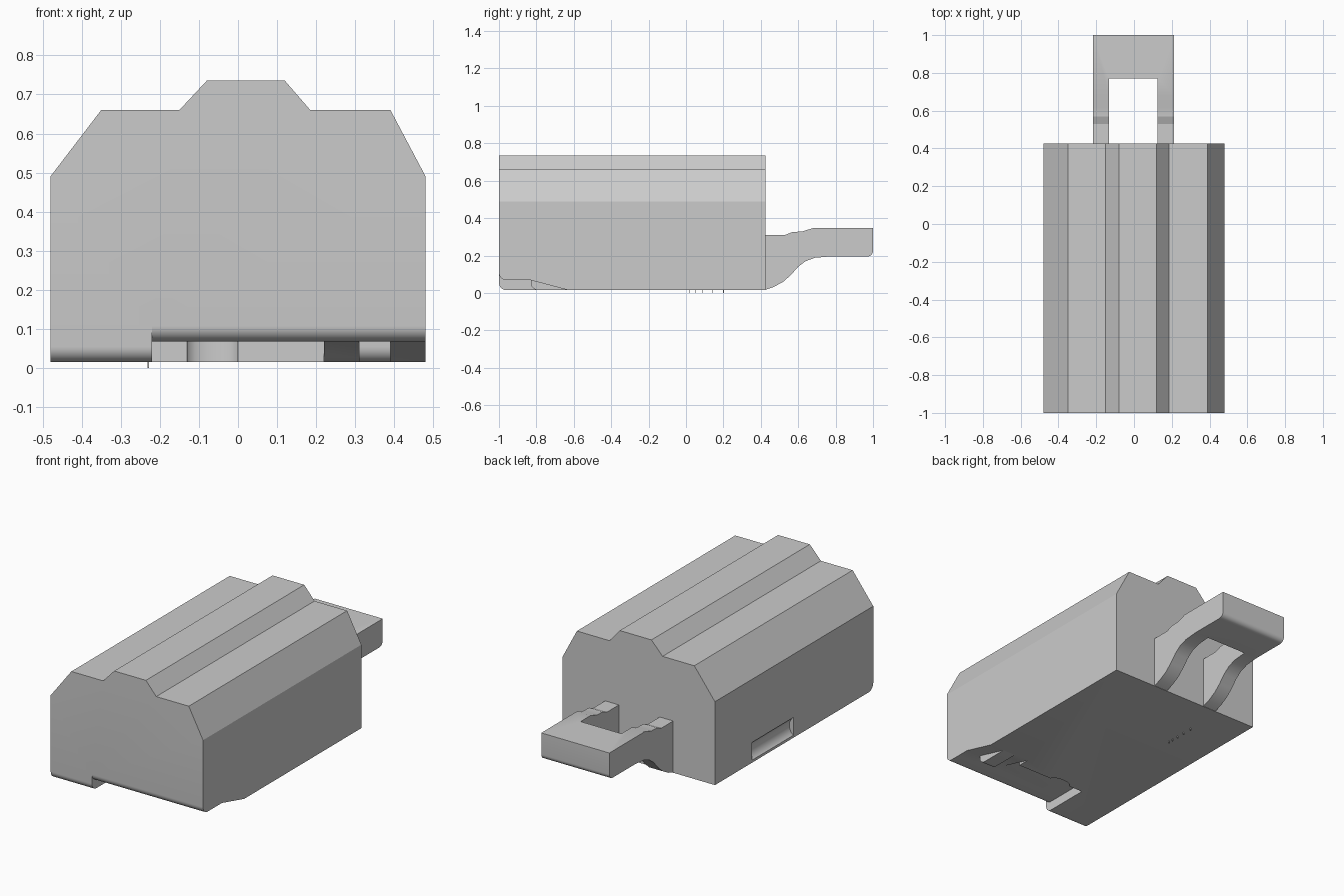
import bpy, bmesh
from math import sin, cos, pi, radians

if "Cube" in bpy.data.objects:
    bpy.data.objects.remove(bpy.data.objects["Cube"], do_unlink=True)

GREY = (0.6, 0.6, 0.6, 1)
grey = bpy.data.materials.new("plain_grey")
grey.use_nodes = True
grey.diffuse_color = GREY
grey.node_tree.nodes["Principled BSDF"].inputs["Base Color"].default_value = GREY

PLACE = {"x": lambda a, b, t: (t, a, b),
         "y": lambda a, b, t: (a, t, b),
         "z": lambda a, b, t: (a, b, t)}


def extrude(name, profile, axis, start, end):
    """Solid prism made by sweeping a 2D profile along an axis."""
    bm = bmesh.new()
    lower, upper = ([bm.verts.new(PLACE[axis](a, b, t)) for a, b in profile]
                    for t in (start, end))
    bm.faces.new(lower)
    bm.faces.new(upper)
    for i in range(len(profile)):
        j = (i + 1) % len(profile)
        bm.faces.new((lower[i], lower[j], upper[j], upper[i]))
    bmesh.ops.recalc_face_normals(bm, faces=bm.faces)
    mesh = bpy.data.meshes.new(name)
    bm.to_mesh(mesh)
    bm.free()
    mesh.materials.append(grey)
    ob = bpy.data.objects.new(name, mesh)
    bpy.context.collection.objects.link(ob)
    return ob


def select(ob):
    bpy.ops.object.select_all(action="DESELECT")
    ob.select_set(True)
    bpy.context.view_layer.objects.active = ob


def cut(target, cutter):
    """Subtract the cutter and discard it."""
    select(target)
    mod = target.modifiers.new("cut", "BOOLEAN")
    mod.operation, mod.solver, mod.object = "DIFFERENCE", "EXACT", cutter
    bpy.ops.object.modifier_apply(modifier=mod.name)
    bpy.data.objects.remove(cutter, do_unlink=True)


def smooth(ob):
    select(ob)
    bpy.ops.object.shade_smooth_by_angle(angle=radians(18))


def arc(cx, cy, r, a0, a1, steps=8):
    angles = [a0 + (a1 - a0) * i / steps for i in range(steps + 1)]
    return [(cx + r * cos(a), cy + r * sin(a)) for a in angles]


FLOOR, ROOF, FRONT, BACK, R = 0.015, 0.068, -1.0, 0.425, 0.04

# Main body with faceted roof
body = extrude("body", [
    (-0.48, FLOOR), (-0.48, 0.49), (-0.35, 0.66), (-0.15, 0.66), (-0.08, 0.735),
    (0.12, 0.735), (0.185, 0.66), (0.39, 0.66), (0.48, 0.49), (0.48, FLOOR)],
    "y", FRONT, BACK)


# Rounded lower front edges: recess lip, then foot
def lip(z, tail):
    return ([(-1.1, -0.1), (-1.1, z + R)]
            + arc(FRONT + R, z + R, R, pi, 1.5 * pi) + tail)


cut(body, extrude("lip_cutter", lip(ROOF, [(-0.83, ROOF), (-0.83, -0.1)]),
                  "x", -0.22, 0.6))
cut(body, extrude("foot_cutter", lip(FLOOR, [(FRONT + R, -0.1)]),
                  "x", -0.6, -0.2))

# Underside recess with a curved notch in its rear wall
wall = -0.70
notch = [(-0.065 - 0.065 * cos(a), wall + 0.03 * sin(a))
         for a in [pi * i / 12 for i in range(13)]]
cut(body, extrude("recess_cutter",
                  [(-0.22, -0.9), (-0.22, wall)] + notch
                  + [(0.22, wall), (0.22, -0.9)], "z", -0.1, ROOF))

# Ramp at the side of the recess
cut(body, extrude("ramp_cutter", [(-0.9, -0.035), (-0.9, ROOF), (-0.83, ROOF),
                                  (-0.63, FLOOR), (-0.448, -0.035)],
                  "x", 0.22, 0.6))

# Finger scoop low on the side
cut(body, extrude("scoop_cutter", arc(-0.52, 0.08, 0.065, 0, 2 * pi, 24)[:-1],
                  "y", -0.28, 0.09))
smooth(body)

# Rib standing on the ramp
rib = extrude("ramp_rib", [(-0.83, 0.08)] + arc(-0.79, FLOOR + R, R, pi, 1.5 * pi)
              + [(-0.63, FLOOR), (-0.63, 0.08)], "x", 0.31, 0.39)
smooth(rib)

# Forked rear handle with a swept underside
handle = extrude("rear_handle", [
    (0.42, FLOOR), (0.47, 0.032), (0.52, 0.06), (0.56, 0.095), (0.60, 0.14),
    (0.64, 0.17), (0.69, 0.188), (0.77, 0.195)]
    + arc(0.97, 0.225, 0.03, -pi / 2, 0, 6)
    + [(1.0, 0.347), (0.68, 0.347), (0.62, 0.328), (0.57, 0.326),
       (0.53, 0.31), (0.42, 0.31)], "x", -0.217, 0.212)
cut(handle, extrude("slot_cutter", [(-0.132, 0.3), (-0.132, 0.77),
                                    (0.125, 0.77), (0.125, 0.3)], "z", -0.1, 0.5))
smooth(handle)

# Tiny pins under the body
for i, y in enumerate((0.02, 0.05, 0.09, 0.14, 0.20)):
    w = 0.002
    extrude(f"pin_{i + 1}", [(-0.23 - w, y - w), (-0.23 + w, y - w),
                             (-0.23 + w, y + w), (-0.23 - w, y + w)],
            "z", 0, 0.02)
